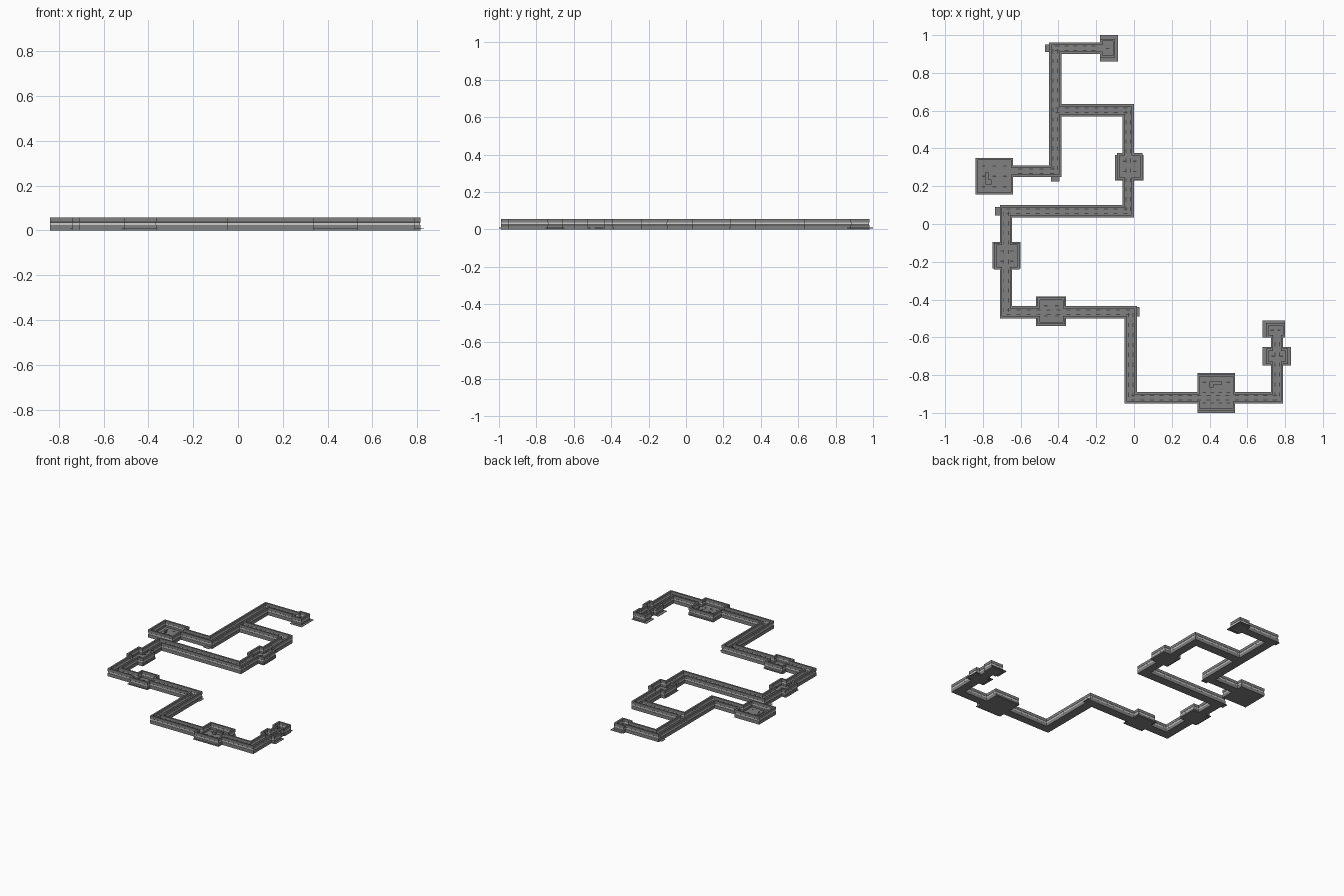
import bpy, bmesh

if "Cube" in bpy.data.objects:
    bpy.data.objects.remove(bpy.data.objects["Cube"])

# Footprint rectangles: x0, x1, y0, y1
CORRIDORS = [
    (-.45, -.385, .25, .96), (-.45, -.17, .90, .96), (-.45, 0, .57, .635),
    (-.06, 0, .035, .635), (-.71, 0, .035, .10), (-.71, -.645, -.50, .10),
    (-.71, .015, -.50, -.435), (-.05, .015, -.95, -.435), (-.05, .79, -.95, -.89),
    (.725, .79, -.95, -.59), (-.65, -.385, .25, .31)]
ROOMS = [
    (-.18, -.10, .88, .98), (-.09, .045, .235, .375), (-.74, -.605, -.24, -.10),
    (-.51, -.365, -.53, -.39), (.335, .535, -.99, -.795), (.70, .815, -.74, -.66),
    (.70, .80, -.60, -.525), (-.84, -.64, .155, .35)]
# Thin floor pads that stick out past the walls
PADS = [
    (-.18, -.085, .86, 1.0), (-.10, .05, .23, .365), (-.75, -.60, -.235, -.095),
    (-.52, -.36, -.54, -.385), (.335, .535, -1.0, -.79), (.68, .83, -.75, -.65),
    (.68, .80, -.60, -.51), (-.47, -.45, .91, .95), (-.44, -.395, .225, .25),
    (-.735, -.71, .045, .09), (.015, .03, -.49, -.44)]
FLOOR, TOP = .01, .057


def grey(name, level):
    mat = bpy.data.materials.new(name)
    mat.diffuse_color = (level, level, level, 1)
    mat.use_nodes = True
    mat.node_tree.nodes["Principled BSDF"].inputs["Base Color"].default_value = mat.diffuse_color
    return mat


STONE = grey("dark_stone", .22)
DASH = grey("black_stone", .07)
BAND = grey("light_band", .75)


def make(name, verts, faces, mat=STONE):
    me = bpy.data.meshes.new(name)
    me.from_pydata(verts, [], faces)
    me.materials.append(mat)
    ob = bpy.data.objects.new(name, me)
    bpy.context.collection.objects.link(ob)
    bm = bmesh.new()
    bm.from_mesh(me)
    bmesh.ops.remove_doubles(bm, verts=bm.verts, dist=1e-5)
    bmesh.ops.recalc_face_normals(bm, faces=bm.faces)
    bm.to_mesh(me)
    bm.free()
    return ob


def boxes(name, items, mat=STONE):
    v, f = [], []
    for x0, x1, y0, y1, z0, z1 in items:
        n = len(v)
        v += [(x, y, z) for z in (z0, z1)
              for x, y in ((x0, y0), (x1, y0), (x1, y1), (x0, y1))]
        f += [[n + i for i in q] for q in
              ((3, 2, 1, 0), (4, 5, 6, 7), (0, 1, 5, 4), (1, 2, 6, 5), (2, 3, 7, 6), (3, 0, 4, 7))]
    return make(name, v, f, mat)


# Union of all rectangles as grid cells, and its directed outline
rects = CORRIDORS + ROOMS
xs = sorted({c for r in rects for c in r[:2]})
ys = sorted({c for r in rects for c in r[2:]})
cells, edges = [], set()
for x0, x1 in zip(xs, xs[1:]):
    for y0, y1 in zip(ys, ys[1:]):
        mx, my = (x0 + x1) / 2, (y0 + y1) / 2
        if any(r[0] < mx < r[1] and r[2] < my < r[3] for r in rects):
            q = [(x0, y0), (x1, y0), (x1, y1), (x0, y1)]
            cells.append(q)
            for a, b in zip(q, q[1:] + q[:1]):
                if (b, a) in edges:
                    edges.remove((b, a))
                else:
                    edges.add((a, b))

# Floor slab
fv, ff = [], []
for z in (0, FLOOR):
    for q in cells:
        n = len(fv)
        fv += [(x, y, z) for x, y in q]
        ff.append([n, n + 1, n + 2, n + 3])
for a, b in sorted(edges):
    n = len(fv)
    fv += [(*a, 0), (*b, 0), (*b, FLOOR), (*a, FLOOR)]
    ff.append([n, n + 1, n + 2, n + 3])
make("floor_slab", fv, ff)

# Walls: a profile with a shallow light middle band, swept around every outline
PROFILE = [(0, FLOOR), (0, .024), (.001, .025), (.001, .036), (0, .037), (0, TOP),
           (.012, TOP), (.012, .037), (.011, .036), (.011, .025), (.012, .024), (.012, FLOOR)]
BAND_SEGMENTS = (2, 8)


def direction(a, b):
    dx, dy = b[0] - a[0], b[1] - a[1]
    return ((dx > 0) - (dx < 0), (dy > 0) - (dy < 0))


nxt = dict(sorted(edges))
wv, wf, band = [], [], []
while nxt:
    loop, p = [], next(iter(nxt))
    while p in nxt:
        loop.append(p)
        p = nxt.pop(p)
    corners = []
    for i, p in enumerate(loop):
        d0 = direction(loop[i - 1], p)
        d1 = direction(p, loop[(i + 1) % len(loop)])
        if d0 != d1:
            corners.append((p, (-d0[1] - d1[1], d0[0] + d1[0])))
    n, m, k = len(wv), len(corners), len(PROFILE)
    for p, o in corners:
        wv += [(p[0] + o[0] * d, p[1] + o[1] * d, z) for d, z in PROFILE]
    for i in range(m):
        a, b = n + i * k, n + ((i + 1) % m) * k
        wf += [(a + j, b + j, b + (j + 1) % k, a + (j + 1) % k) for j in range(k)]
        band += [int(j in BAND_SEGMENTS) for j in range(k)]
walls = make("walls", wv, wf)
walls.data.materials.append(BAND)
walls.data.polygons.foreach_set("material_index", band)

# Overhanging floor pads
boxes("floor_pads", [(*r, .006, .0095) for r in PADS])

# Dark dashes set in the floor: a double row along corridors, a grid in rooms
dashes = []
Z = (FLOOR, FLOOR + .0012)
for x0, x1, y0, y1 in CORRIDORS:
    along_x = x1 - x0 > y1 - y0
    lo, hi = (x0, x1) if along_x else (y0, y1)
    mid = (y0 + y1) / 2 if along_x else (x0 + x1) / 2
    count = int((hi - lo - .03) / .05)
    for i in range(count):
        t = lo + .02 + (i + .5) * (hi - lo - .04) / count
        for s in (-.012, .012):
            a, b = (t - .011, t + .011), (mid + s - .0025, mid + s + .0025)
            dashes.append((*a, *b, *Z) if along_x else (*b, *a, *Z))
for x0, x1, y0, y1 in ROOMS:
    nx, ny = max(1, int((x1 - x0) / .05)), max(1, int((y1 - y0) / .05))
    for i in range(nx):
        for j in range(ny):
            cx = x0 + .015 + (i + .5) * (x1 - x0 - .03) / nx
            cy = y0 + .015 + (j + .5) * (y1 - y0 - .03) / ny
            dashes.append((cx - .009, cx + .009, cy - .003, cy + .003, *Z))
boxes("floor_dashes", dashes, DASH)

# Low blocks standing in the two large rooms
boxes("room_blocks", [(.40, .465, -.85, -.835, FLOOR, .03), (.40, .42, -.865, -.85, FLOOR, .03),
                      (-.785, -.77, .21, .275, FLOOR, .03), (-.77, -.755, .21, .235, FLOOR, .03)])
